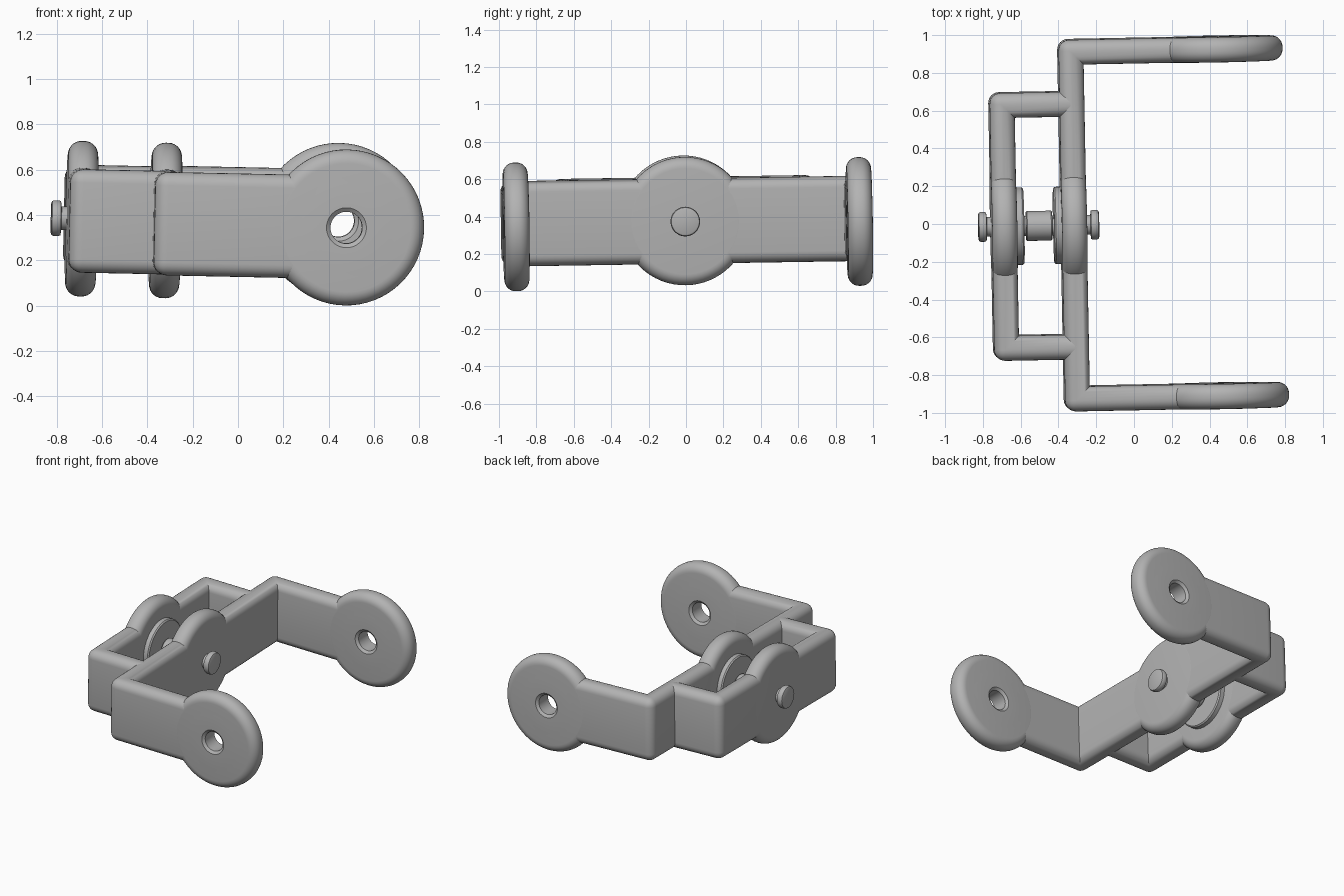
import bpy, bmesh, math
from mathutils import Matrix, Vector

cube = bpy.data.objects.get("Cube")
if cube:
    bpy.data.objects.remove(cube, do_unlink=True)

# One plain grey for everything
grey = bpy.data.materials.new("plain_grey")
grey.use_nodes = True
COLOR = (0.45, 0.45, 0.45, 1)
grey.diffuse_color = COLOR
grey.node_tree.nodes["Principled BSDF"].inputs["Base Color"].default_value = COLOR

# Slight overall tilt; local origin is the middle of the crossbar
FRAME = (Matrix.Translation((-0.32, -0.006, 0.376))
         @ Matrix.Rotation(math.radians(1.1), 4, 'Z')
         @ Matrix.Rotation(math.radians(1.2), 4, 'Y')
         @ Matrix.Rotation(math.radians(0.9), 4, 'X'))

T = 0.132         # plate thickness
H = 0.228         # half height of the plates
FILLET = 0.058    # edge rounding
R = 0.344         # radius of the round eyes
ARM_V = 0.918     # arm centre line
RING_U = 0.78     # eye centre along the arm


def finish(name, bm):
    bmesh.ops.recalc_face_normals(bm, faces=bm.faces)
    me = bpy.data.meshes.new(name)
    bm.to_mesh(me)
    bm.free()
    me.materials.append(grey)
    ob = bpy.data.objects.new(name, me)
    bpy.context.collection.objects.link(ob)
    ob.matrix_world = FRAME
    bpy.ops.object.select_all(action='DESELECT')
    ob.select_set(True)
    bpy.context.view_layer.objects.active = ob
    bpy.ops.object.shade_smooth_by_angle(angle=math.radians(35))
    return ob


def lathe(name, profile, axis, center, closed=False, steps=64):
    """Turn (radius, position along axis) points round the X or Y axis."""
    bm = bmesh.new()
    ax = Vector((1, 0, 0)) if axis == 'X' else Vector((0, 1, 0))
    c = Vector(center)
    vs = [bm.verts.new(c + ax * t + Vector((0, 0, r))) for r, t in profile]
    es = [bm.edges.new(p) for p in zip(vs, vs[1:])]
    if closed:
        es.append(bm.edges.new((vs[-1], vs[0])))
    bmesh.ops.spin(bm, geom=vs + es, cent=c, axis=ax,
                   angle=math.tau, steps=steps)
    bmesh.ops.remove_doubles(bm, verts=bm.verts, dist=1e-5)
    return finish(name, bm)


def rim(radius, half, fillet, n=7):
    """Rounded outer edge running from the +half face to the -half face."""
    def arc(a0, a1, s):
        return [(radius - fillet + fillet * math.cos(a0 + (a1 - a0) * i / n),
                 s * (half - fillet) + fillet * math.sin(a0 + (a1 - a0) * i / n))
                for i in range(n + 1)]
    return arc(math.pi / 2, 0, 1) + arc(0, -math.pi / 2, -1)


def u_plate(name, base_u, end_u, half_v):
    """U-shaped folded plate: base across v, two legs running to end_u."""
    a, b = base_u - T / 2, base_u + T / 2
    o, i = half_v + T / 2, half_v - T / 2
    outline = [(end_u, o), (a, o), (a, -o), (end_u, -o),
               (end_u, -i), (b, -i), (b, i), (end_u, i)]
    bm = bmesh.new()
    face = bm.faces.new([bm.verts.new((x, y, -H)) for x, y in outline])
    ext = bmesh.ops.extrude_face_region(bm, geom=[face])
    top = [g for g in ext["geom"] if isinstance(g, bmesh.types.BMVert)]
    bmesh.ops.translate(bm, verts=top, vec=(0, 0, 2 * H))
    round_edges = []
    for e in bm.edges:
        p, q = e.verts[0].co, e.verts[1].co
        if abs(p.z - q.z) > 0.01:                    # upright: outer folds only
            if abs(p.x - a) < 1e-5:
                round_edges.append(e)
        elif not (abs(p.x - end_u) < 1e-5 and abs(q.x - end_u) < 1e-5):
            round_edges.append(e)
    bmesh.ops.bevel(bm, geom=round_edges, offset=FILLET, offset_type='OFFSET',
                    segments=6, profile=0.5, affect='EDGES', clamp_overlap=False)
    return finish(name, bm)


# Folded plates: big fork and the small bracket behind it
u_plate("fork_plate", 0, RING_U - 0.12, ARM_V)
u_plate("rear_bracket", -0.37, 0, 0.643)

# Pierced eyes at the arm ends, with a thin raised washer face and bored hole
half = T / 2 + 0.0005
face = half + 0.002
eye = ([(0.07, face - 0.014), (0.088, face), (0.197, face), (0.221, half)]
       + rim(R, half, 0.06)
       + [(0.221, -half), (0.197, -face), (0.088, -face), (0.07, -face + 0.014)])
for side, s in (("left_back", 1), ("front", -1)):
    label = "back" if s > 0 else "front"
    lathe(label + "_arm_eye", eye, 'Y', (RING_U, s * ARM_V, 0), closed=True)

# Solid round bosses on the crossbar and the bracket
boss = [(0, half)] + rim(R - 0.001, half, 0.06) + [(0, -half)]
lathe("crossbar_boss", boss, 'X', (0, 0, 0))
lathe("bracket_boss", boss, 'X', (-0.37, 0, 0))

# Washers facing each other in the gap
for name, u0, u1 in (("crossbar_washer", -0.105, -0.05),
                     ("bracket_washer", -0.264, -0.32)):
    d = 0.008 if u1 > u0 else -0.008
    lathe(name, [(0, u0), (0.197, u0), (0.205, u0 + d), (0.205, u1), (0, u1)],
          'X', (0, 0, 0))

# Pivot pin with a head at each end and a shoulder in the middle
pin = [(0, -0.505), (0.066, -0.505), (0.075, -0.501), (0.079, -0.492),
       (0.079, -0.472), (0.075, -0.462), (0.052, -0.459), (0.052, -0.252),
       (0.074, -0.252), (0.079, -0.246), (0.079, -0.119), (0.074, -0.113),
       (0.052, -0.113), (0.052, 0.089), (0.075, 0.092), (0.079, 0.102),
       (0.079, 0.122), (0.075, 0.131), (0.066, 0.135), (0, 0.135)]
lathe("pivot_pin", pin, 'X', (0, 0, 0), steps=48)
